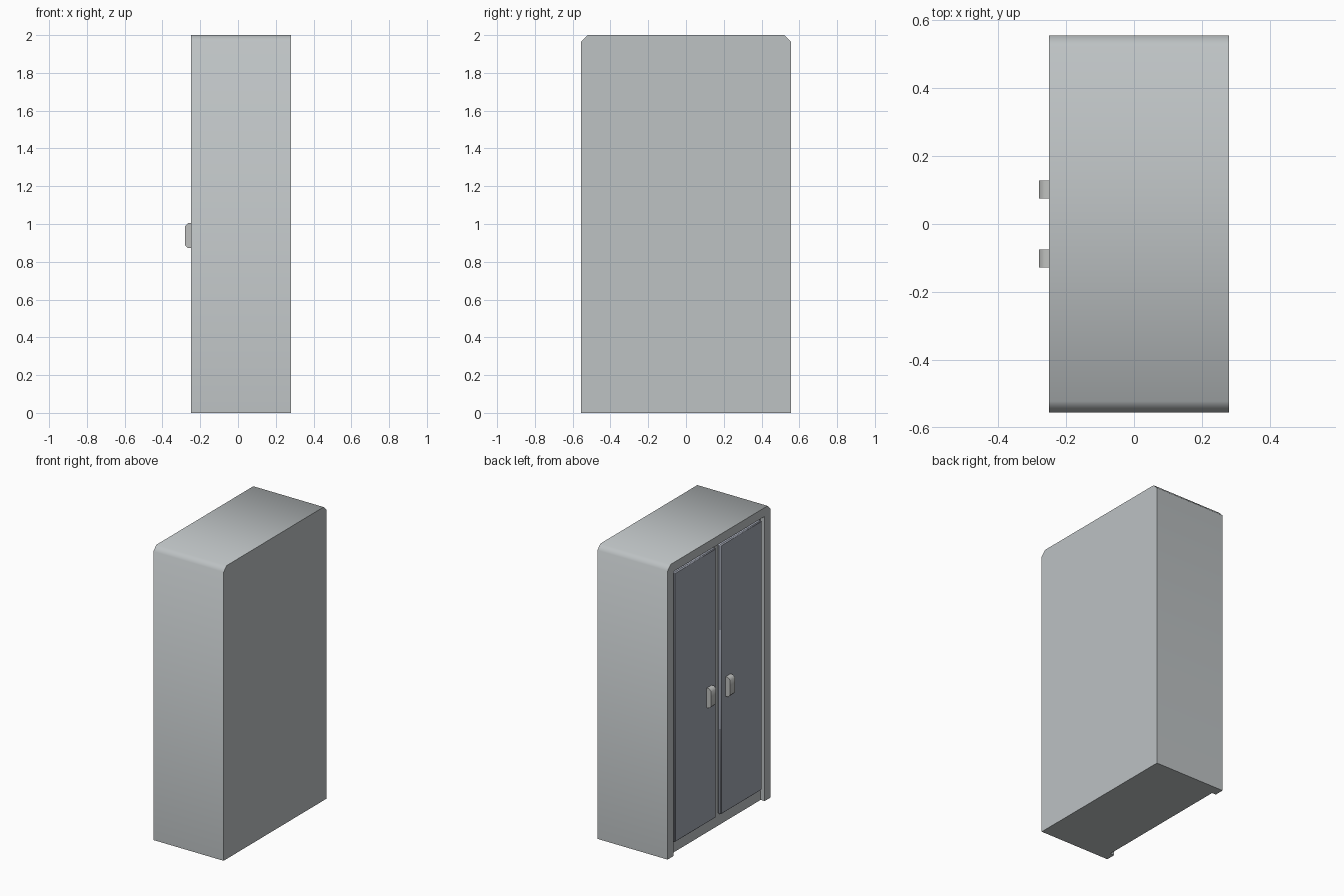
import bpy, bmesh, math
from mathutils import Vector

cube = bpy.data.objects.get("Cube")
if cube:
    bpy.data.objects.remove(cube, do_unlink=True)


def material(name, rgb):
    mat = bpy.data.materials.new(name)
    mat.use_nodes = True
    color = (*rgb, 1.0)
    mat.diffuse_color = color
    mat.node_tree.nodes["Principled BSDF"].inputs["Base Color"].default_value = color
    return mat


BODY = material("light grey paint", (0.51, 0.54, 0.55))
DOOR = material("blue grey paint", (0.36, 0.385, 0.45))
HANDLE = material("handle grey", (0.52, 0.53, 0.52))


def prism(name, points, depth, mat, bevel=0.0, smooth=50):
    """Extrude a closed outline of 3D points along the depth vector."""
    bm = bmesh.new()
    face = bm.faces.new([bm.verts.new(p) for p in points])
    out = bmesh.ops.extrude_face_region(bm, geom=[face])
    moved = [v for v in out["geom"] if isinstance(v, bmesh.types.BMVert)]
    bmesh.ops.translate(bm, vec=Vector(depth), verts=moved)
    bmesh.ops.recalc_face_normals(bm, faces=bm.faces)
    mesh = bpy.data.meshes.new(name)
    bm.to_mesh(mesh)
    bm.free()
    mesh.materials.append(mat)
    obj = bpy.data.objects.new(name, mesh)
    bpy.context.collection.objects.link(obj)
    if bevel:
        mod = obj.modifiers.new("soft edges", "BEVEL")
        mod.width = bevel
        mod.segments = 1
    bpy.ops.object.select_all(action="DESELECT")
    obj.select_set(True)
    bpy.context.view_layer.objects.active = obj
    bpy.ops.object.shade_smooth_by_angle(angle=math.radians(smooth))
    return obj


# Cabinet dimensions
HALF, TOP, CUT = 0.555, 2.0, 0.033
BACK, PANEL, FRONT = 0.28, -0.22, -0.25
INNER, INNER_TOP = 0.49, 1.94

# Cabinet body with chamfered top corners
outline = [(-HALF, 0), (-HALF, TOP - CUT), (-HALF + CUT, TOP),
           (HALF - CUT, TOP), (HALF, TOP - CUT), (HALF, 0)]
prism("cabinet_body", [(PANEL, y, z) for y, z in outline],
      (BACK - PANEL, 0, 0), BODY)

# Raised door frame, open at the floor
opening = [(INNER, 0), (INNER, INNER_TOP), (-INNER, INNER_TOP), (-INNER, 0)]
prism("door_frame", [(FRONT, y, z) for y, z in outline + opening],
      (PANEL - FRONT, 0, 0), BODY)

# Doors and handles, one of each per side
DOOR_FACE = -0.246
for side, s in (("left", -1), ("right", 1)):
    y0, y1, z0, z1 = 0.025 * s, 0.468 * s, 0.083, 1.922
    prism(side + "_door",
          [(DOOR_FACE, y, z) for y, z in ((y0, z0), (y1, z0), (y1, z1), (y0, z1))],
          (PANEL - DOOR_FACE, 0, 0), DOOR, bevel=0.006, smooth=30)

    tip, low, high, c = -0.28, 0.872, 1.005, 0.016
    grip = [(DOOR_FACE, low), (tip + c, low), (tip, low + c),
            (tip, high - c), (tip + c, high), (DOOR_FACE, high)]
    prism(side + "_handle", [(x, 0.075 * s, z) for x, z in grip],
          (0, 0.053 * s, 0), HANDLE)
